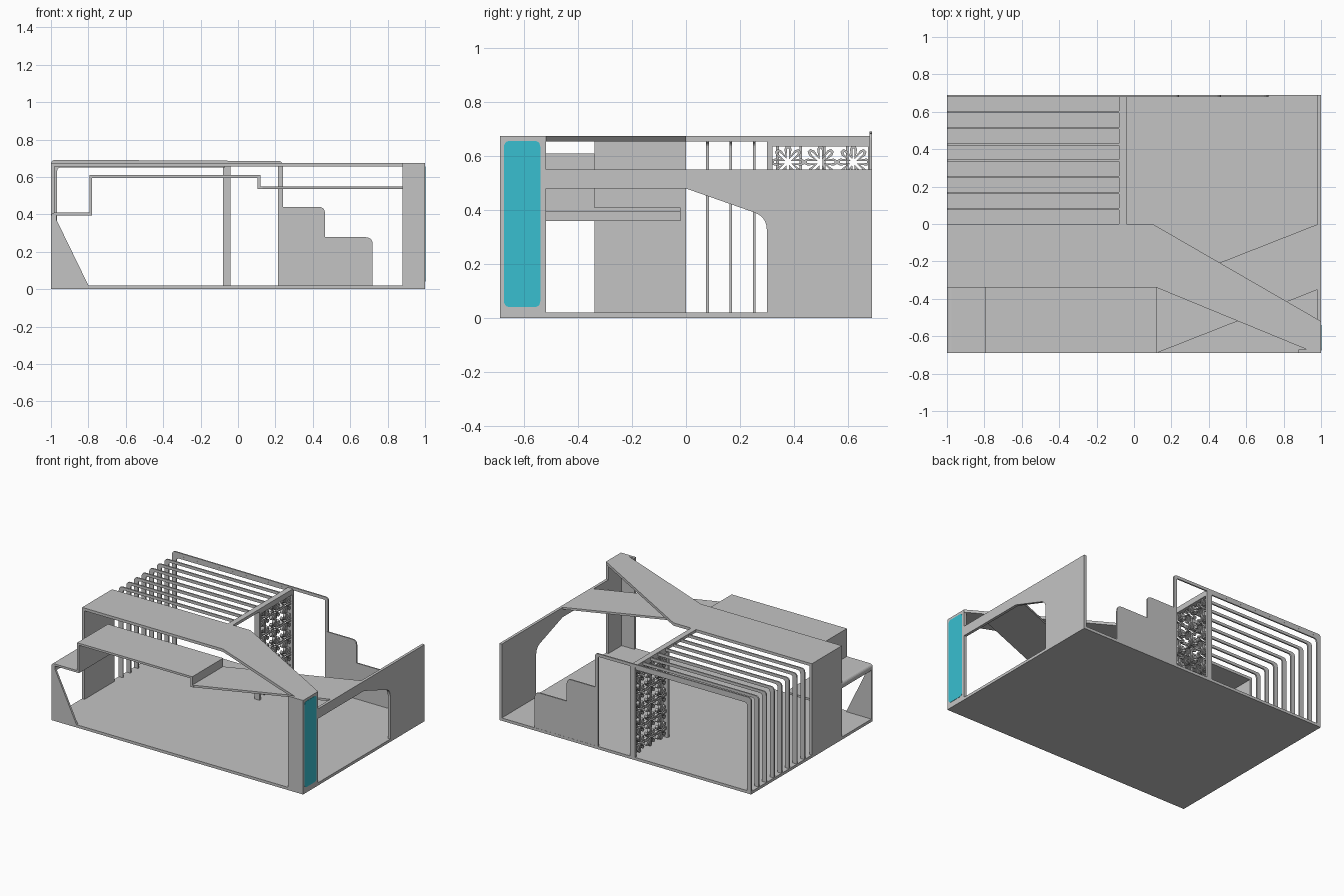
import bpy, bmesh, math
from mathutils import Vector

if "Cube" in bpy.data.objects:
    bpy.data.objects.remove(bpy.data.objects["Cube"])


def material(name, rgb):
    m = bpy.data.materials.new(name)
    m.diffuse_color = (*rgb, 1)
    m.use_nodes = True
    m.node_tree.nodes["Principled BSDF"].inputs["Base Color"].default_value = m.diffuse_color
    return m


GREY = material("light grey", (0.55, 0.55, 0.55))
CYAN = material("cyan", (0.04, 0.52, 0.63))


def fillet(pts, seg=5):
    """Turn (u, v) or (u, v, radius) corners into a rounded outline."""
    out = []
    n = len(pts)
    for i, p in enumerate(pts):
        c = Vector(p[:2])
        if len(p) == 2:
            out.append(c)
            continue
        a = c + (Vector(pts[i - 1][:2]) - c).normalized() * p[2]
        b = c + (Vector(pts[(i + 1) % n][:2]) - c).normalized() * p[2]
        for k in range(seg + 1):
            t = k / seg
            out.append(a * (1 - t) ** 2 + c * 2 * t * (1 - t) + b * t * t)
    return out


def place(axis, u, v, w):
    return {"x": (w, u, v), "y": (u, w, v), "z": (u, v, w)}[axis]


def finish(name, bm, mat):
    bmesh.ops.recalc_face_normals(bm, faces=bm.faces)
    me = bpy.data.meshes.new(name)
    bm.to_mesh(me)
    bm.free()
    me.materials.append(mat)
    ob = bpy.data.objects.new(name, me)
    bpy.context.collection.objects.link(ob)
    return ob


def prism(name, pts, axis, lo, hi, mat=GREY):
    """Extrude a flat outline along an axis."""
    bm = bmesh.new()
    face = bm.faces.new([bm.verts.new(place(axis, p[0], p[1], lo)) for p in fillet(pts)])
    ext = bmesh.ops.extrude_face_region(bm, geom=[face])
    shift = Vector(place(axis, 0, 0, hi - lo))
    bmesh.ops.translate(bm, vec=shift, verts=[g for g in ext["geom"] if isinstance(g, bmesh.types.BMVert)])
    return finish(name, bm, mat)


def box(name, x0, x1, y0, y1, z0, z1, mat=GREY):
    return prism(name, [(x0, y0), (x1, y0), (x1, y1), (x0, y1)], "z", z0, z1, mat)


# Floor
box("floor", -1, 1, -0.69, 0.69, 0, 0.02)

# Right wall with its large opening, rising into the corner column
prism("right_wall", [(-0.69, 0), (-0.52, 0), (-0.52, 0.48), (0, 0.48), (0.3, 0.375, 0.05),
                     (0.3, 0), (0.69, 0), (0.69, 0.55), (-0.52, 0.55), (-0.52, 0.675),
                     (-0.69, 0.675)], "x", 0.98, 1)
box("column_front", 0.88, 0.985, -0.69, -0.67, 0, 0.675)
r = 0.025
prism("column_sign", [(-0.675, 0.04, r), (-0.54, 0.04, r), (-0.54, 0.657, r), (-0.675, 0.657, r)],
      "x", 0.998, 1.002, CYAN)

# Upper canopy: folded band running from the left wall to the column
prism("upper_canopy", [(-1, -0.34), (0.12, -0.34), (0.97, -0.69), (1, -0.69), (1, -0.52),
                       (0.1, 0), (-1, 0)], "z", 0.655, 0.675)
box("left_wall", -1, -0.98, -0.34, 0, 0.01, 0.66)

# Lower canopy: stepped front part and slanted part reaching the right wall
prism("stepped_canopy", [(-0.97, 0.36), (-1.0, 0.36, 0.02), (-1.0, 0.41, 0.025), (-0.78, 0.41),
                         (-0.78, 0.595), (0.105, 0.595), (0.105, 0.535), (0.13, 0.535),
                         (0.13, 0.55), (0.12, 0.55), (0.12, 0.61), (-0.795, 0.61),
                         (-0.795, 0.41), (-0.795, 0.395), (-0.97, 0.395)][:3]
      + [(-0.795, 0.41), (-0.795, 0.61), (0.12, 0.61), (0.12, 0.55), (0.13, 0.55),
         (0.13, 0.535), (0.105, 0.535), (0.105, 0.595), (-0.78, 0.595), (-0.78, 0.395),
         (-0.97, 0.395)], "y", -0.69, -0.34)
prism("slanted_canopy", [(0.12, -0.69), (0.985, -0.35), (0.985, 0), (0.12, -0.34)], "z", 0.535, 0.55)
prism("inner_shelf", [(-0.97, 0.36), (-0.995, 0.36, 0.02), (-0.995, 0.41, 0.025), (-0.78, 0.41),
                      (-0.78, 0.395), (-0.97, 0.395)], "y", -0.34, -0.02)
prism("front_triangle_support", [(-1, 0), (-0.79, 0), (-0.97, 0.37), (-1, 0.38)], "y", -0.69, -0.675)

# Pergola: bent slats resting on a cross beam
for i in range(8):
    y = 0.08 + 0.0864 * i
    prism("pergola_slat", [(-1, 0.01), (-1, 0.67, 0.03), (-0.07, 0.67), (-0.07, 0.65),
                           (-0.967, 0.65, 0.02), (-0.967, 0.01)], "y", y - 0.005, y + 0.005)
box("pergola_beam", -0.08, -0.04, 0, 0.69, 0.655, 0.675)

# Bent back frame and its stepped low panel
prism("back_frame", [(-1, 0.01), (-1, 0.692, 0.025), (0.24, 0.685, 0.025), (0.24, 0.01),
                     (0.215, 0.01), (0.215, 0.664, 0.01), (-0.967, 0.67, 0.02), (-0.967, 0.01)],
      "y", 0.68, 0.69)
prism("back_stepped_panel", [(0.215, 0.01), (0.215, 0.44), (0.465, 0.44, 0.035), (0.465, 0.278),
                             (0.72, 0.278, 0.04), (0.72, 0.01)], "y", 0.679, 0.689)

# Screen frame around the flower lattice
box("screen_post_inner", -0.08, -0.04, 0.30, 0.32, 0.01, 0.66)
box("screen_post_outer", -0.08, -0.04, 0.675, 0.69, 0.01, 0.66)
box("screen_top", -0.08, -0.04, 0.31, 0.68, 0.635, 0.66)


def flower_lattice(name, x0, x1):
    """Eight-petal rosette ribbons repeated in a grid."""
    bm = bmesh.new()
    # (radius, angle fraction) for the outside and inside of a petal
    outer = [(0.024, 0.0), (0.050, 0.16), (0.062, 0.36), (0.062, 0.64), (0.050, 0.84)]
    inner = [(0.012, 0.0), (0.040, 0.36), (0.051, 0.42), (0.051, 0.58), (0.040, 0.64)]
    for row in range(5):
        for col in range(3):
            cy, cz = 0.378 + 0.1215 * col, 0.578 - 0.122 * row
            rings = []
            for x, prof in ((x0, outer), (x0, inner), (x1, inner), (x1, outer)):
                ring = []
                for k in range(8):
                    for rad, f in prof:
                        a = (k + f - 0.5) * math.pi / 4
                        ring.append(bm.verts.new((x, cy + rad * math.cos(a), cz + rad * math.sin(a))))
                rings.append(ring)
            n = len(rings[0])
            for q in range(4):
                a, b = rings[q], rings[(q + 1) % 4]
                for j in range(n):
                    bm.faces.new((a[j], a[(j + 1) % n], b[(j + 1) % n], b[j]))
    return finish(name, bm, GREY)


flower_lattice("flower_lattice", -0.07, -0.05)
